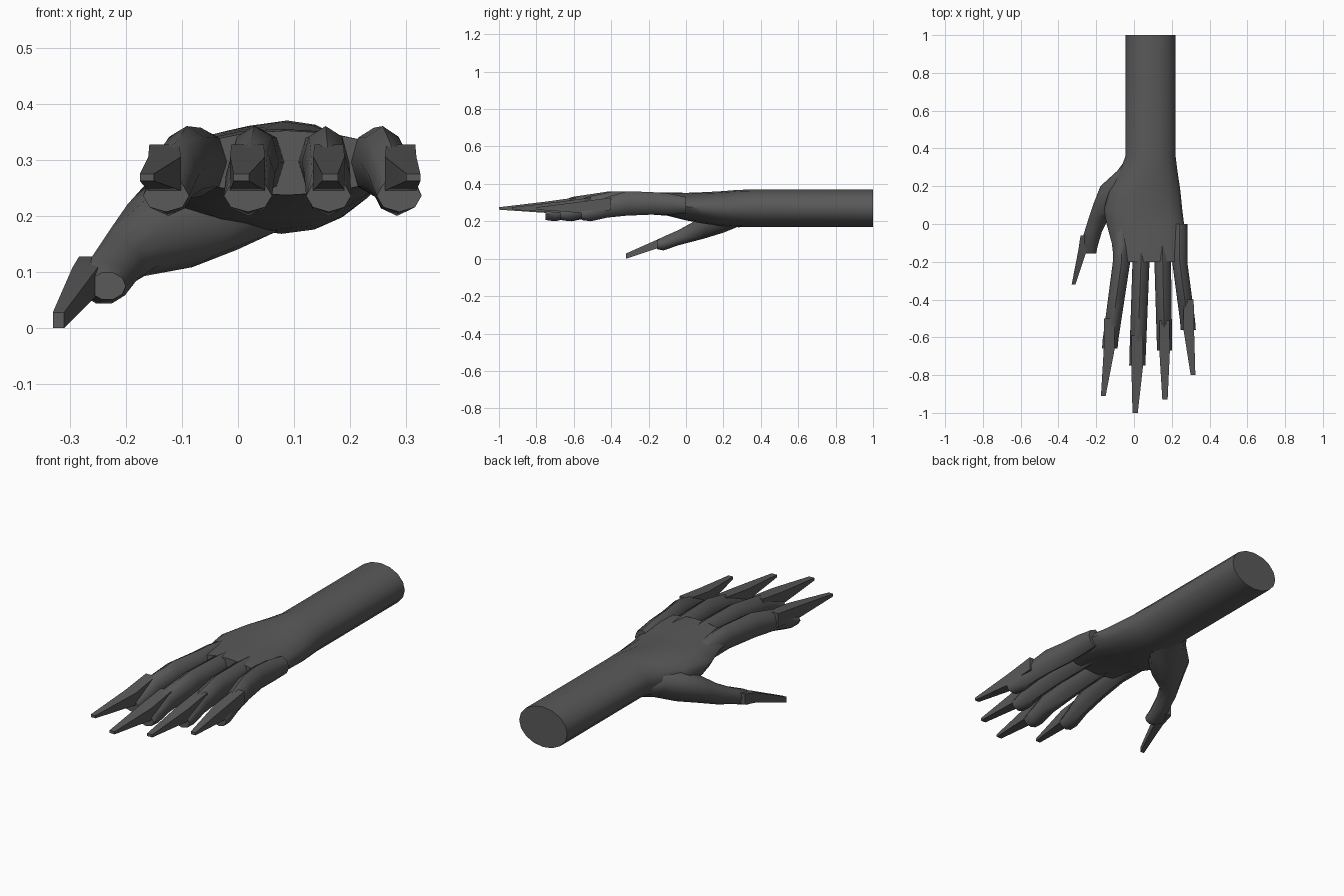
import bpy, bmesh
from math import pi, cos, sin, radians

cube = bpy.data.objects.get("Cube")
if cube:
    bpy.data.objects.remove(cube, do_unlink=True)

skin = bpy.data.materials.new("dark grey")
skin.use_nodes = True
GREY = (0.1, 0.1, 0.1, 1)
skin.diffuse_color = GREY
skin.node_tree.nodes["Principled BSDF"].inputs["Base Color"].default_value = GREY


def loft(name, rings, sides, offset=0.0, angle=50):
    """Skin a tube through slices given as (y, left, right, top, bottom)."""
    bm = bmesh.new()
    grow = 1 / cos(offset)
    loops = []
    for y, x0, x1, top, low in rings:
        loop = []
        for i in range(sides):
            a = 2 * pi * i / sides + offset
            x = (x0 + x1) / 2 + (x1 - x0) / 2 * cos(a) * grow
            z = (top + low) / 2 + (top - low) / 2 * sin(a) * grow
            loop.append(bm.verts.new((x, y, z)))
        loops.append(loop)
    for a, b in zip(loops, loops[1:]):
        for i in range(sides):
            j = (i + 1) % sides
            bm.faces.new((a[i], a[j], b[j], b[i]))
    bm.faces.new(loops[0])
    bm.faces.new(loops[-1])
    bmesh.ops.recalc_face_normals(bm, faces=bm.faces)
    mesh = bpy.data.meshes.new(name)
    bm.to_mesh(mesh)
    bm.free()
    mesh.materials.append(skin)
    obj = bpy.data.objects.new(name, mesh)
    bpy.context.collection.objects.link(obj)
    bpy.ops.object.select_all(action='DESELECT')
    obj.select_set(True)
    bpy.context.view_layer.objects.active = obj
    bpy.ops.object.shade_smooth_by_angle(angle=radians(angle))
    return obj


# Forearm, wrist and palm
loft("forearm_and_palm", [
    (1.0, -0.045, 0.22, 0.37, 0.17),
    (0.36, -0.045, 0.22, 0.37, 0.17),
    (0.28, -0.075, 0.23, 0.368, 0.168),
    (0.18, -0.13, 0.245, 0.36, 0.175),
    (0.08, -0.16, 0.255, 0.355, 0.19),
    (0.0, -0.145, 0.265, 0.352, 0.205),
    (-0.1, -0.118, 0.272, 0.355, 0.23),
    (-0.2, -0.105, 0.278, 0.352, 0.237),
], 16)

# Thumb with its fleshy base
loft("thumb", [
    (0.36, -0.03, 0.16, 0.31, 0.185),
    (0.28, -0.09, 0.14, 0.32, 0.168),
    (0.2, -0.178, 0.09, 0.305, 0.135),
    (0.1, -0.217, -0.01, 0.25, 0.105),
    (0.04, -0.237, -0.13, 0.20, 0.09),
    (-0.04, -0.262, -0.17, 0.155, 0.07),
    (-0.12, -0.285, -0.193, 0.12, 0.042),
    (-0.155, -0.265, -0.2, 0.1, 0.05),
], 10)
loft("thumb_claw", [
    (-0.06, -0.283, -0.235, 0.128, 0.075),
    (-0.14, -0.295, -0.25, 0.108, 0.06),
    (-0.32, -0.33, -0.31, 0.028, 0.0),
], 4, pi / 4, 30)


def finger(name, base, end, tip, joint_y, end_y, tip_y):
    """Tapered finger from the palm, with a claw set into its last joint."""
    def span(y):
        t = (y + 0.2) / (end_y + 0.2)
        return [a + (b - a) * t for a, b in zip(base, end)]

    slices = [(0.0, 0.33, 0.24), (-0.1, 0.35, 0.235), (-0.2, 0.357, 0.235),
              (joint_y, 0.36, 0.23), (end_y + 0.14, 0.33, 0.22),
              (end_y + 0.05, 0.29, 0.2), (end_y, 0.265, 0.207)]
    loft(name, [(y, *span(max(min(y, -0.2), end_y + 0.02)), top, low)
                for y, top, low in slices], 8)
    x0, x1 = span(end_y)
    loft(name + "_claw", [
        (end_y + 0.16, x0 + 0.014, x1 - 0.014, 0.327, 0.26),
        (end_y, x0 + 0.012, x1 - 0.012, 0.305, 0.245),
        (tip_y, *tip, 0.275, 0.262),
    ], 4, pi / 4, 30)


finger("index_finger", (-0.112, -0.02), (-0.172, -0.09), (-0.175, -0.15), -0.38, -0.66, -0.91)
finger("middle_finger", (-0.008, 0.082), (-0.026, 0.06), (-0.008, 0.02), -0.41, -0.75, -1.0)
finger("ring_finger", (0.108, 0.196), (0.122, 0.202), (0.15, 0.178), -0.39, -0.67, -0.93)
finger("little_finger", (0.202, 0.282), (0.25, 0.33), (0.3, 0.325), -0.32, -0.56, -0.8)
